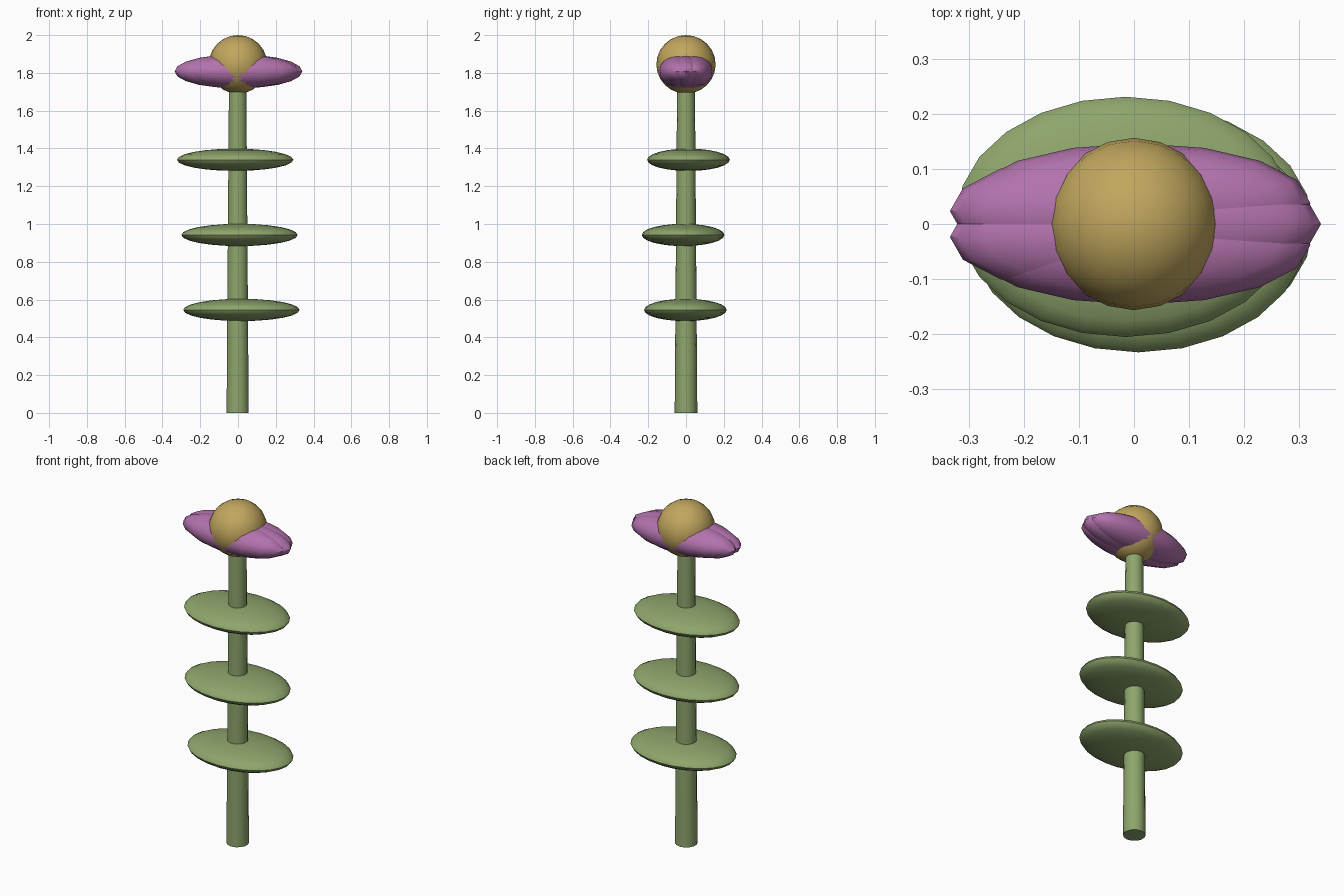
import bpy
from math import cos, sin, radians

if "Cube" in bpy.data.objects:
    bpy.data.objects.remove(bpy.data.objects["Cube"])


def material(name, rgb):
    m = bpy.data.materials.new(name)
    m.diffuse_color = (*rgb, 1)
    m.use_nodes = True
    m.node_tree.nodes["Principled BSDF"].inputs["Base Color"].default_value = m.diffuse_color
    return m


GREEN = material("leaf_green", (0.27, 0.38, 0.15))
PURPLE = material("petal_purple", (0.45, 0.17, 0.42))
YELLOW = material("centre_yellow", (0.53, 0.38, 0.11))


def finish(name, mat):
    ob = bpy.context.object
    ob.name = name
    ob.data.materials.append(mat)
    bpy.ops.object.transform_apply(location=False, rotation=False, scale=True)
    bpy.ops.object.shade_smooth_by_angle(angle=radians(50))
    return ob


def ellipsoid(name, loc, semi, mat, segments, rings):
    bpy.ops.mesh.primitive_uv_sphere_add(segments=segments, ring_count=rings,
                                         radius=1, location=loc)
    bpy.context.object.scale = semi
    return finish(name, mat)


# tapered stem, its top hidden in the flower centre
bpy.ops.mesh.primitive_cone_add(vertices=14, radius1=0.06, radius2=0.047,
                                depth=1.76, location=(-0.002, 0, 0.88))
finish("stem", GREEN)

# flat oval leaves, each slightly off the stem axis
for i, (x, y, z) in enumerate([(0.018, -0.003, 0.545),
                               (0.008, -0.015, 0.942),
                               (-0.015, 0.013, 1.34)]):
    ellipsoid(f"leaf_{i + 1}", (x, y, z), (0.308, 0.219, 0.059), GREEN, 24, 12)

# overlapping petals in a small ring
for i in range(5):
    a = radians(72 * i)
    ellipsoid(f"petal_{i + 1}", (0.028 * cos(a), 0.04 * sin(a), 1.808),
              (0.313, 0.109, 0.088), PURPLE, 16, 10)

# flower centre
ellipsoid("flower_centre", (0, 0, 1.845), (0.155, 0.157, 0.155), YELLOW, 20, 12)
